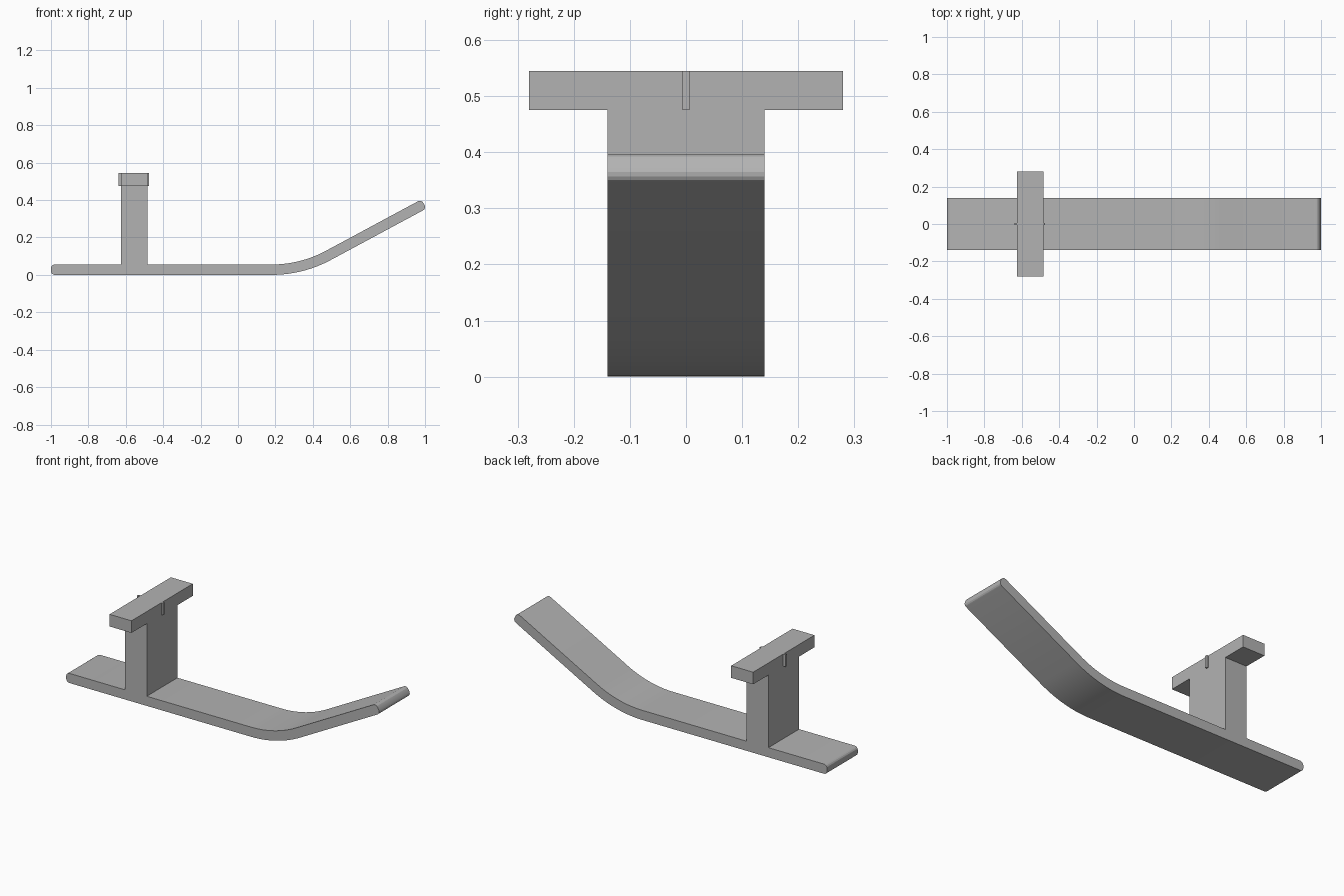
import bpy, bmesh, math
from mathutils import Vector

if "Cube" in bpy.data.objects:
    bpy.data.objects.remove(bpy.data.objects["Cube"])

grey = bpy.data.materials.new("plain_grey")
grey.diffuse_color = (0.45, 0.45, 0.45, 1)
grey.use_nodes = True
grey.node_tree.nodes["Principled BSDF"].inputs["Base Color"].default_value = grey.diffuse_color


def extrude(name, pts, axis, lo, hi, smooth=False):
    """Extrude a 2D outline along x (pts are y,z) or along y (pts are x,z)."""
    bm = bmesh.new()
    verts = [bm.verts.new((lo, a, b) if axis == "x" else (a, lo, b)) for a, b in pts]
    face = bm.faces.new(verts)
    out = bmesh.ops.extrude_face_region(bm, geom=[face])["geom"]
    move = (hi - lo, 0, 0) if axis == "x" else (0, hi - lo, 0)
    bmesh.ops.translate(bm, verts=[v for v in out if isinstance(v, bmesh.types.BMVert)], vec=move)
    bmesh.ops.recalc_face_normals(bm, faces=bm.faces)
    mesh = bpy.data.meshes.new(name)
    bm.to_mesh(mesh)
    bm.free()
    mesh.materials.append(grey)
    ob = bpy.data.objects.new(name, mesh)
    bpy.context.collection.objects.link(ob)
    if smooth:
        bpy.ops.object.select_all(action="DESELECT")
        ob.select_set(True)
        bpy.context.view_layer.objects.active = ob
        bpy.ops.object.shade_smooth_by_angle(angle=math.radians(20))
    return ob


HALF, FILLET = 0.0278, 0.02      # half thickness, end corner radius
BEND, RADIUS = math.radians(28.4), 0.64
BEND_X = 0.18


def end_cap(p, angle):
    """Blunt end with rounded corners, running counter-clockwise."""
    d = Vector((math.cos(angle), math.sin(angle)))
    n = Vector((-d.y, d.x))
    pts = []
    for side, start in ((-1, -90), (1, 0)):
        c = p - d * FILLET + n * side * (HALF - FILLET)
        for i in range(5):
            t = math.radians(start + 22.5 * i)
            pts.append(c + FILLET * (d * math.cos(t) + n * math.sin(t)))
    return pts


# Runner: flat tail, curved bend, straight rising tip
def bend(r):
    return [Vector((BEND_X + r * math.sin(BEND * i / 16),
                    HALF + RADIUS - r * math.cos(BEND * i / 16))) for i in range(17)]


outline = bend(RADIUS + HALF)
outline += end_cap(Vector((0.994, 0.379)), BEND)
outline += reversed(bend(RADIUS - HALF))
outline += end_cap(Vector((-1, HALF)), math.pi)
extrude("runner", outline, "y", -0.14, 0.14, smooth=True)

# T-shaped post with crossbar
half = [(0.14, 2 * HALF), (0.14, 0.475), (0.28, 0.475), (0.28, 0.545)]
extrude("post_and_crossbar", half + [(-y, z) for y, z in reversed(half)], "x", -0.625, -0.485)

# Small ribs on both faces of the crossbar
for name, lo, hi in (("back_rib", -0.64, -0.625), ("front_rib", -0.485, -0.475)):
    extrude(name, [(-0.006, 0.475), (0.006, 0.475), (0.006, 0.545), (-0.006, 0.545)], "x", lo, hi)
